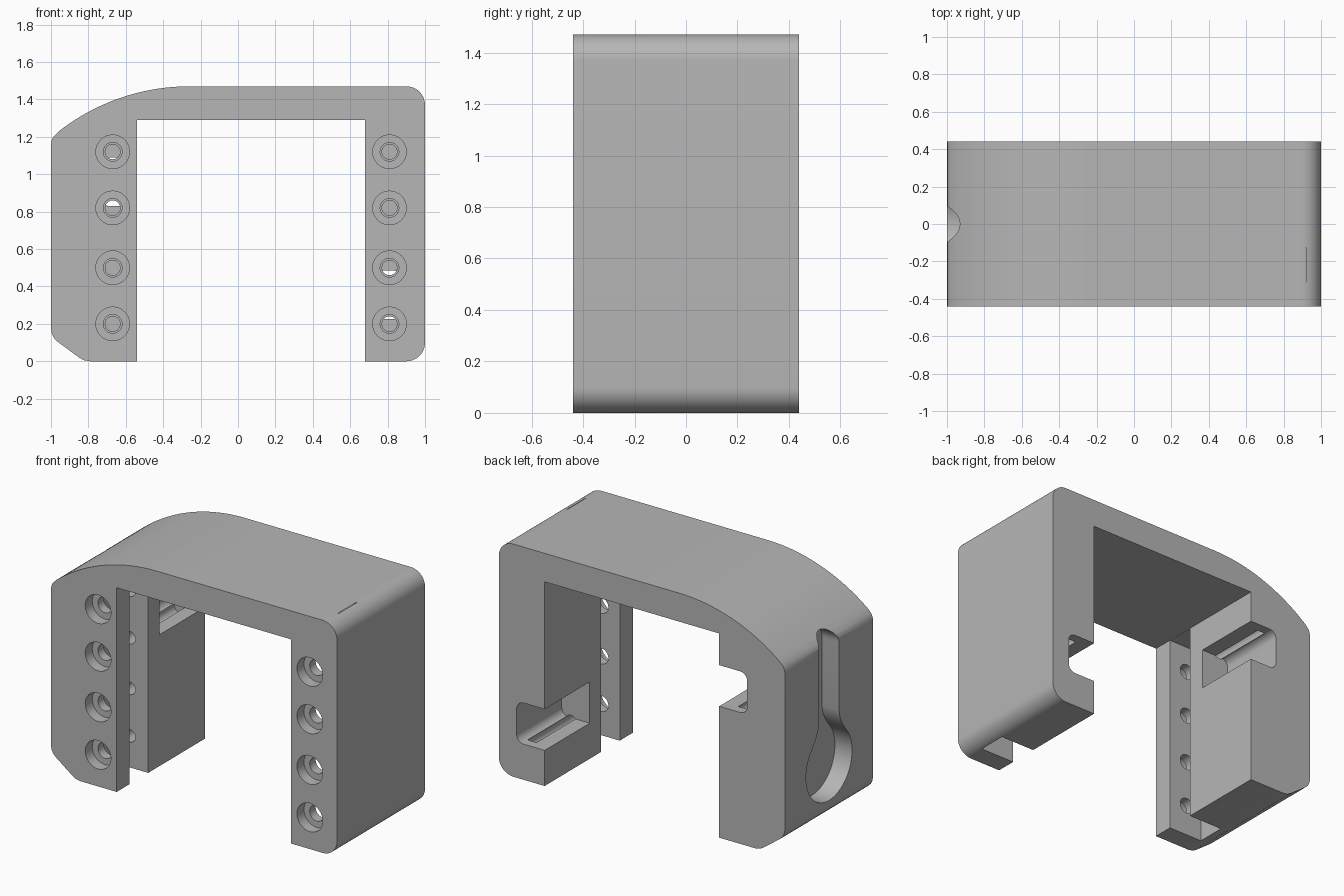
import bpy, bmesh
from math import sin, cos, radians, pi

if "Cube" in bpy.data.objects:
    bpy.data.objects.remove(bpy.data.objects["Cube"], do_unlink=True)

grey = bpy.data.materials.new("plain_grey")
grey.use_nodes = True
colour = (0.47, 0.47, 0.47, 1)
grey.diffuse_color = colour
grey.node_tree.nodes["Principled BSDF"].inputs["Base Color"].default_value = colour


def arc(cx, cz, r, a0, a1, n=12):
    """Points on an arc, angles in degrees."""
    angles = [radians(a0 + (a1 - a0) * i / n) for i in range(n + 1)]
    return [(cx + r * cos(a), cz + r * sin(a)) for a in angles]


def prism(name, outline, lo, hi, axis="y"):
    """Extrude a closed outline along y (outline in x,z) or x (outline in y,z)."""
    place = (lambda u, v, d: (u, d, v)) if axis == "y" else (lambda u, v, d: (d, u, v))
    bm = bmesh.new()
    near = [bm.verts.new(place(u, v, lo)) for u, v in outline]
    far = [bm.verts.new(place(u, v, hi)) for u, v in outline]
    bm.faces.new(near)
    bm.faces.new(far)
    n = len(outline)
    for i in range(n):
        j = (i + 1) % n
        bm.faces.new((near[i], near[j], far[j], far[i]))
    bmesh.ops.recalc_face_normals(bm, faces=bm.faces)
    mesh = bpy.data.meshes.new(name)
    bm.to_mesh(mesh)
    bm.free()
    mesh.materials.append(grey)
    obj = bpy.data.objects.new(name, mesh)
    bpy.context.collection.objects.link(obj)
    return obj


def box(x0, x1, z0, z1):
    return [(x0, z0), (x1, z0), (x1, z1), (x0, z1)]


def cut(outline, lo, hi, axis="y"):
    """Subtract a prism from the bracket."""
    cutter = prism("cutter", outline, lo, hi, axis)
    cutter.hide_render = True
    mod = bracket.modifiers.new("cut", "BOOLEAN")
    mod.operation = "DIFFERENCE"
    mod.solver = "EXACT"
    mod.object = cutter
    bpy.context.view_layer.objects.active = bracket
    bpy.ops.object.modifier_apply(modifier=mod.name)
    bpy.data.objects.remove(cutter, do_unlink=True)


# U-shaped body with a swept shoulder on one side
IN_L, IN_R, CEIL, TOP, HALF = -0.54, 0.68, 1.29, 1.47, 0.44
profile = [(IN_R, CEIL), (IN_R, 0)]
profile += arc(0.9, 0.1, 0.1, -90, 0)
profile += arc(0.9, TOP - 0.1, 0.1, 0, 90)
profile += arc(-0.26, TOP - 1.133, 1.133, 90, 128.2, 24)
profile += [(-0.985, 1.203), (-0.996, 1.182), (-1, 1.155)]
profile += [(-1, 0.175), (-0.995, 0.147), (-0.983, 0.122), (-0.965, 0.105)]
profile += [(-0.85, 0.02), (-0.825, 0.006), (-0.79, 0)]
profile += [(IN_L, 0), (IN_L, CEIL)]
bracket = prism("bracket_body", profile, -HALF, HALF)

for edge, side, pocket_z in ((IN_L, -1, 0.83), (IN_R, 1, 0.225)):
    # Plate groove behind the front flange
    cut(box(*sorted((edge - side * 0.03, edge + side * 0.24)), -0.1, CEIL - 0.001), -0.31, -0.125)
    # Rear pocket, rounded on its outer corners
    outer, r, h = edge + side * 0.196, 0.05, 0.26
    corner = outer - side * r
    a = 0 if side > 0 else 180
    pocket = [(edge - side * 0.05, pocket_z)]
    pocket += arc(corner, pocket_z + r, r, -90, a if side > 0 else -180, 8)
    pocket += arc(corner, pocket_z + h - r, r, a, 90, 8)
    pocket += [(edge - side * 0.05, pocket_z + h)]
    cut(pocket, -0.01, HALF + 0.1)
    # Counterbored screw holes
    x = edge + side * 0.13
    for z in (0.2, 0.5, 0.82, 1.12):
        cut(arc(x, z, 0.09, 0, 348.75, 31), -HALF - 0.1, -0.37)
        cut(arc(x, z, 0.05, 0, 348.75, 31), -0.4, -0.2)
        cut(arc(x, z, 0.04, 0, 348.75, 31), -0.2, 0.38)

# Upper end of the long groove, just breaking the rounded top corner
cut(box(IN_R + 0.01, 0.92, CEIL - 0.1, TOP - 0.0015), -0.31, -0.125)

# Keyhole hanger recess in the outer side face
neck = [(0.1, 0.72), (0.11, 0.67), (0.135, 0.62), (0.165, 0.58)]
keyhole = arc(0, 1.15, 0.1, 0, 180, 20)
keyhole += [(-y, z) for y, z in neck]
keyhole += arc(0, 0.42, 0.23, 145, 395, 32)
keyhole += neck[::-1]
cut(keyhole, -1.1, -0.88, "x")

# Smooth curves with sharp edges
bpy.ops.object.select_all(action="DESELECT")
bracket.select_set(True)
bpy.context.view_layer.objects.active = bracket
bpy.ops.object.shade_smooth_by_angle(angle=pi / 6)
